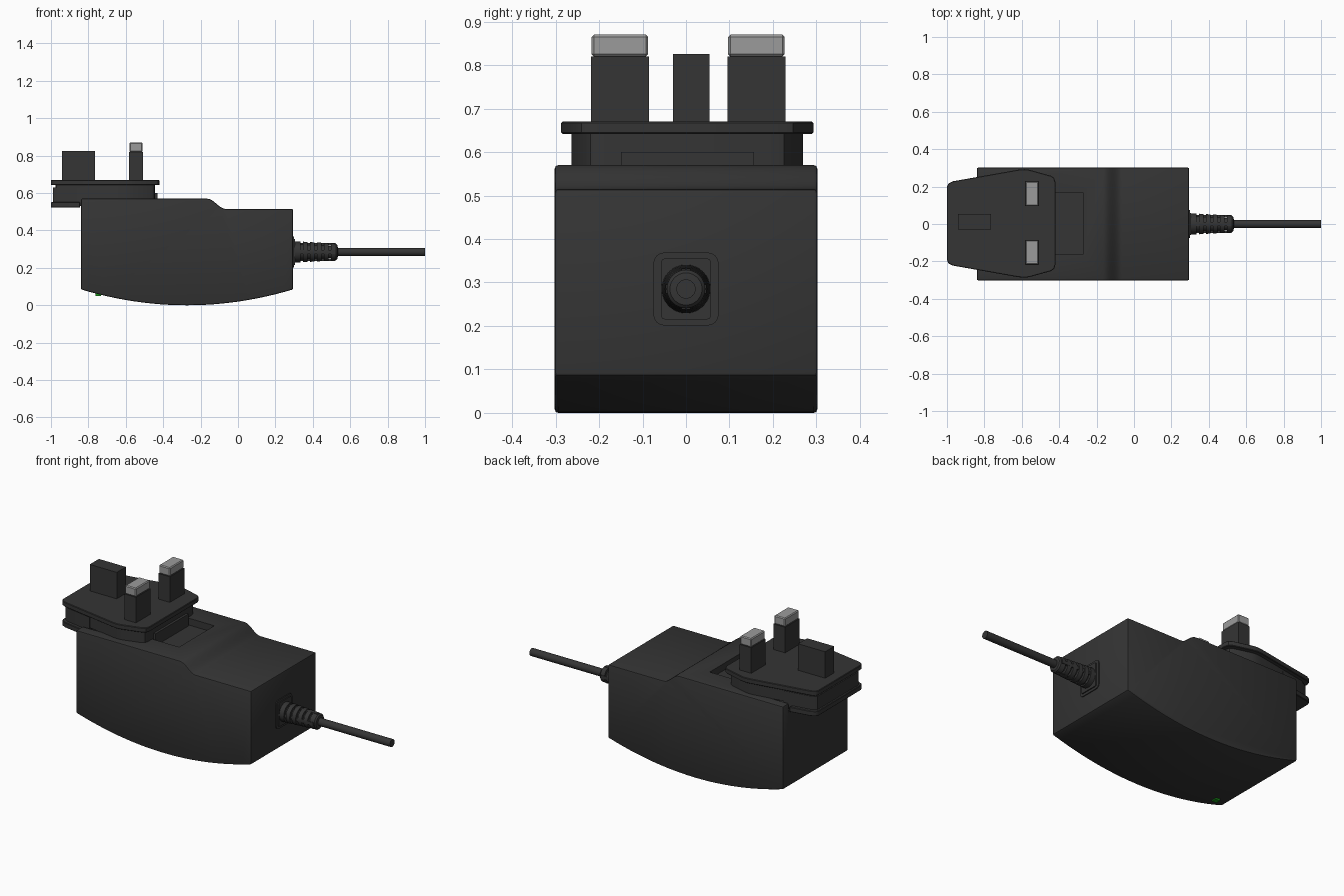
import bpy, bmesh, math
from mathutils import Vector, Matrix

if "Cube" in bpy.data.objects:
    bpy.data.objects.remove(bpy.data.objects["Cube"])


def material(name, rgb):
    m = bpy.data.materials.new(name)
    m.diffuse_color = (*rgb, 1)
    m.use_nodes = True
    m.node_tree.nodes["Principled BSDF"].inputs["Base Color"].default_value = m.diffuse_color
    return m


BLACK = material("black_plastic", (0.035, 0.035, 0.035))
METAL = material("pin_metal", (0.33, 0.33, 0.33))
GREEN = material("green_light", (0.01, 0.3, 0.01))


def finish(name, bm, mat, bevel=0, smooth=True, segments=2):
    bmesh.ops.recalc_face_normals(bm, faces=bm.faces)
    me = bpy.data.meshes.new(name)
    bm.to_mesh(me)
    bm.free()
    ob = bpy.data.objects.new(name, me)
    bpy.context.collection.objects.link(ob)
    me.materials.append(mat)
    bpy.ops.object.select_all(action='DESELECT')
    ob.select_set(True)
    bpy.context.view_layer.objects.active = ob
    if bevel:
        b = ob.modifiers.new("bevel", 'BEVEL')
        b.width, b.segments, b.angle_limit = bevel, segments, math.radians(40)
        bpy.ops.object.modifier_apply(modifier="bevel")
    if smooth:
        bpy.ops.object.shade_smooth_by_angle(angle=math.radians(30))
    return ob


def prism(name, pts, depth, mat, **kw):
    """Extrude a closed loop of 3D points along the depth vector."""
    bm = bmesh.new()
    face = bm.faces.new([bm.verts.new(p) for p in pts])
    ext = bmesh.ops.extrude_face_region(bm, geom=[face])
    bmesh.ops.translate(bm, vec=Vector(depth),
                        verts=[v for v in ext["geom"] if isinstance(v, bmesh.types.BMVert)])
    return finish(name, bm, mat, **kw)


def box(name, x, y, z, mat, **kw):
    pts = [(x[0], y[0], z[0]), (x[1], y[0], z[0]), (x[1], y[1], z[0]), (x[0], y[1], z[0])]
    return prism(name, pts, (0, 0, z[1] - z[0]), mat, **kw)


def lathe(name, profile, cz, mat, n=32):
    """Revolve (x, radius) points about the cable axis."""
    bm = bmesh.new()
    vs = [bm.verts.new((x, 0, cz + r)) for x, r in profile]
    es = [bm.edges.new(p) for p in zip(vs, vs[1:])]
    bmesh.ops.spin(bm, geom=vs + es, cent=(0, 0, cz), axis=(1, 0, 0),
                   angle=2 * math.pi, steps=n)
    bmesh.ops.remove_doubles(bm, verts=bm.verts, dist=1e-4)
    return finish(name, bm, mat)


# Housing: curved belly, stepped top
X0, X1 = -0.84, 0.295
mid, half = (X0 + X1) / 2, (X1 - X0) / 2
belly = [(mid + half * t, 0.085 * t * t) for t in [i / 12 - 1 for i in range(25)]]
step = [(-0.065 - 0.10 * i / 8,
         0.515 + 0.055 * (0.5 - 0.5 * math.cos(math.pi * i / 8))) for i in range(9)]
profile = belly + [(X1, 0.515)] + step + [(X0, 0.57)]
body = prism("housing", [(x, -0.302, z) for x, z in profile], (0, 0.604, 0), BLACK, bevel=0.008)

# Sliding recess for the plug head
cutters = [box("slot_cutter", (-0.9, -0.27), (-0.16, 0.166), (0.53, 0.7), BLACK, smooth=False),
           box("mouth_cutter", (-0.9, -0.72), (-0.245, 0.251), (0.521, 0.7), BLACK, smooth=False)]
for c in cutters:
    c.hide_render = True
    bpy.context.view_layer.objects.active = body
    b = body.modifiers.new("cut", 'BOOLEAN')
    b.object, b.solver = c, 'EXACT'
    bpy.ops.object.modifier_apply(modifier="cut")
    bpy.data.objects.remove(c)

# Plug head: flange, neck and lower lip share one outline
CY = 0.003
side = [(-1.0, 0.195), (-0.993, 0.213), (-0.97, 0.225), (-0.62, 0.287), (-0.585, 0.29),
        (-0.56, 0.287), (-0.445, 0.255), (-0.427, 0.243), (-0.42, 0.22)]


def outline(half_side, z, inset=0.0):
    k = 1 - inset / 0.29
    pts = [(-0.71 + (x + 0.71) * k, y * k) for x, y in half_side]
    return [(x, CY + y, z) for x, y in pts] + [(x, CY - y, z) for x, y in reversed(pts)]


prism("plug_flange", outline(side, 0.642), (0, 0, 0.028), BLACK, bevel=0.003, segments=1)
prism("plug_neck", outline(side, 0.568, 0.024), (0, 0, 0.076), BLACK)
lip = side[:3] + [(-0.845, 0.247)]
prism("plug_lip", outline(lip, 0.522), (0, 0, 0.03), BLACK, bevel=0.003, segments=1)
neck_end = [(-0.988, 0.19), (-0.96, 0.208), (-0.8, 0.235)]
prism("plug_neck_end", outline(neck_end, 0.53), (0, 0, 0.1), BLACK)
box("plug_slider", (-0.8, -0.43), (-0.15, 0.156), (0.528, 0.6), BLACK, smooth=False)

# Pins
box("earth_pin", (-0.94, -0.765), (-0.03, 0.054), (0.665, 0.825), BLACK, smooth=False)
for tag, y in (("left", -0.152), ("right", 0.162)):
    box(tag + "_pin_sleeve", (-0.583, -0.508), (y - 0.067, y + 0.067), (0.665, 0.82),
        BLACK, smooth=False)
    tip = box(tag + "_pin_tip", (-0.581, -0.51), (y - 0.065, y + 0.065), (0.82, 0.87),
              METAL, bevel=0.005, segments=1)

# Cable entry plates
CZ = 0.285


def plate(name, hy, hz, r, x, t):
    pts = []
    for i, (sy, sz) in enumerate([(1, 1), (-1, 1), (-1, -1), (1, -1)]):
        for j in range(5):
            a = math.pi / 2 * (i + j / 4)
            pts.append((x, sy * (hy - r) + r * math.cos(a), CZ + sz * (hz - r) + r * math.sin(a)))
    prism(name, pts, (t, 0, 0), BLACK)


plate("entry_plate", 0.075, 0.084, 0.025, 0.285, 0.015)
plate("entry_boss", 0.058, 0.07, 0.01, 0.29, 0.016)

# Ribbed strain relief, with spines bridging the grooves
relief = [(0.295, 0), (0.295, 0.056)]
for i in range(5):
    x = 0.335 + i * 0.037
    r = 0.055 - 0.002 * i
    relief += [(x, r), (x, r - 0.014), (x + 0.013, r - 0.014), (x + 0.013, r)]
relief += [(0.525, 0.044), (0.532, 0.037), (0.534, 0.02), (0.534, 0)]
lathe("strain_relief", relief, CZ, BLACK)
for i in range(4):
    bm = bmesh.new()
    bmesh.ops.create_cube(bm, size=1, matrix=Matrix.Translation((0.42, 0, 0.041))
                          @ Matrix.Diagonal((0.2, 0.02, 0.012, 1)))
    bmesh.ops.rotate(bm, verts=bm.verts, cent=(0, 0, 0),
                     matrix=Matrix.Rotation(i * math.pi / 2, 3, 'X'))
    bmesh.ops.translate(bm, verts=bm.verts, vec=(0, 0, CZ))
    finish("relief_spine_%d" % (i + 1), bm, BLACK, smooth=False)

# Cable
lathe("cable", [(0.5, 0), (0.5, 0.022), (1.0, 0.022), (1.0, 0)], CZ, BLACK, 24)

# Indicator light under the belly
box("indicator_light", (-0.762, -0.732), (-0.25, -0.22), (0.05, 0.075), GREEN, smooth=False)
